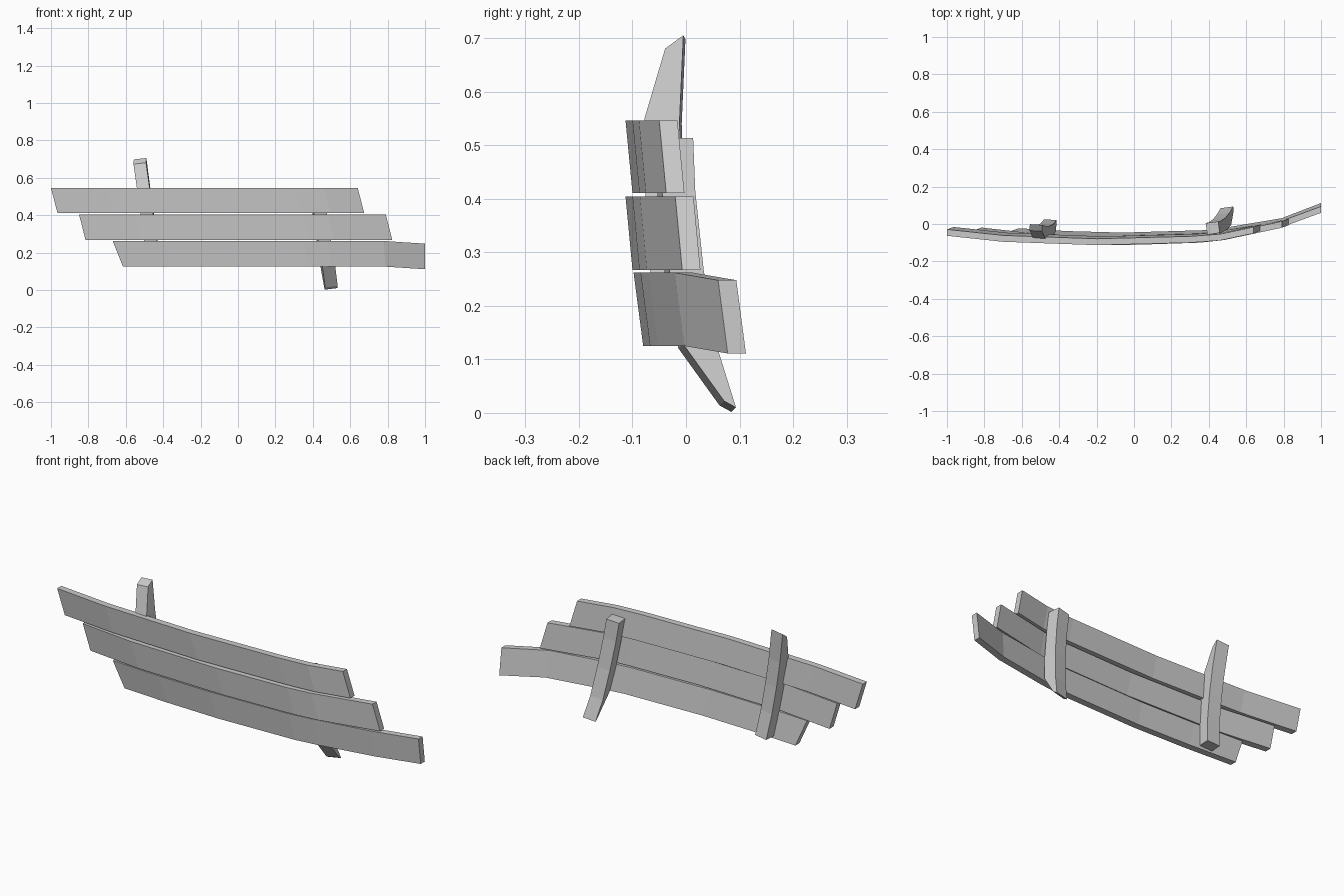
import bpy, bmesh
from mathutils import Vector

if "Cube" in bpy.data.objects:
    bpy.data.objects.remove(bpy.data.objects["Cube"])


def loft(name, rings):
    """Closed solid skinned through a row of four-point sections."""
    bm = bmesh.new()
    vs = [[bm.verts.new(Vector(p)) for p in ring] for ring in rings]
    for a, b in zip(vs, vs[1:]):
        for i in range(4):
            j = (i + 1) % 4
            bm.faces.new((a[i], a[j], b[j], b[i]))
    bm.faces.new(vs[0])
    bm.faces.new(vs[-1])
    bmesh.ops.recalc_face_normals(bm, faces=bm.faces)
    mesh = bpy.data.meshes.new(name)
    bm.to_mesh(mesh)
    bm.free()
    ob = bpy.data.objects.new(name, mesh)
    bpy.context.collection.objects.link(ob)
    return ob


def plank(name, path, top, bottom, lean, skew_l, skew_r, drop=0.0, thick=0.034):
    """Curved board: path gives (x, y) of its upper front edge."""
    rings = []
    n = len(path) - 1
    for i, (x, y) in enumerate(path):
        s = skew_l + (skew_r - skew_l) * i / n
        d = drop if i == n else 0.0
        rings.append([(x, y, top - d), (x, y + thick, top - d),
                      (x + s, y + lean + thick, bottom - d),
                      (x + s, y + lean, bottom - d)])
    return loft(name, rings)


def rib(name, x0, tilt, yaw, front, back, width=0.067):
    """Bent rib: front and back are matching lists of (y, z)."""
    rings = []
    h = width / 2
    for (yf, zf), (yb, zb) in zip(front, back):
        xc = x0 - tilt * (zf + zb) / 2
        ring = []
        for s, y, z in ((-h, yf, zf), (h, yf, zf), (h, yb, zb), (-h, yb, zb)):
            ring.append((xc + s - yaw * (y - (yf + yb) / 2), y + s * yaw, z + s * tilt * 0.8))
        rings.append(ring)
    return loft(name, rings)


# Three staggered hull planks
plank("upper_plank", [(-1, -.063), (-.7, -.095), (-.2, -.113), (.3, -.1),
                      (.46, -.088), (.64, -.05)],
      .546, .411, .013, .035, .035)
plank("middle_plank", [(-.85, -.066), (-.55, -.1), (-.05, -.113), (.35, -.1),
                       (.48, -.086), (.79, -.02)],
      .404, .267, .013, .035, .035)
plank("lower_plank", [(-.67, -.075), (-.4, -.09), (-.1, -.098), (.35, -.085),
                      (.48, -.07), (.78, -.021), (1, .06)],
      .262, .125, .018, .055, 0, drop=.014)

# Broken ribs behind the planks: one sticks out above, one below
rib("left_rib", -.43, .137, -.06,
    [(-.037, .677), (-.076, .545), (-.074, .41), (-.066, .27), (-.047, .14)],
    [(-.003, .702), (-.01, .545), (-.008, .41), (.002, .27), (.023, .14)])
rib("right_rib", .5, .155, .13,
    [(-.052, .51), (-.049, .41), (-.035, .26), (-.01, .125), (.067, .018)],
    [(.009, .51), (.013, .41), (.029, .26), (.056, .112), (.089, .006)])
